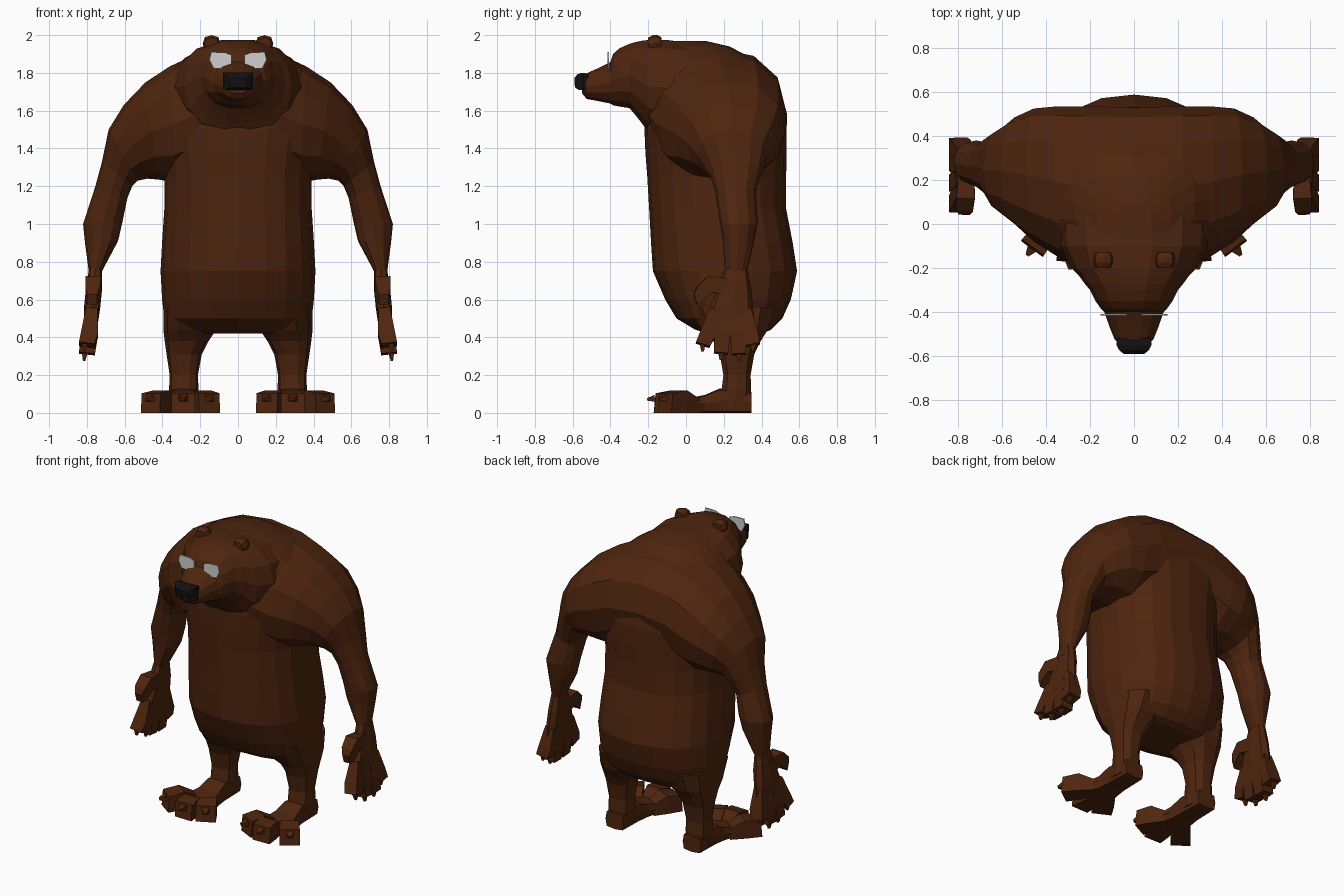
import bpy, bmesh, math
from mathutils import Vector, Euler


def material(name, rgb):
    m = bpy.data.materials.new(name)
    m.diffuse_color = (*rgb, 1)
    return m


FUR = material("brown fur", (0.077, 0.0185, 0.0045))
NOSE = material("black nose", (0.006, 0.006, 0.007))
EYE = material("pale eye", (0.62, 0.62, 0.62))


def skin(name, rings, mat=FUR):
    """Bridge equal-sized rings of points into a closed flat-faced mesh."""
    bm = bmesh.new()
    loops = [[bm.verts.new(p) for p in ring] for ring in rings]
    n = len(loops[0])
    for a, b in zip(loops, loops[1:]):
        for i in range(n):
            j = (i + 1) % n
            bm.faces.new((a[i], a[j], b[j], b[i]))
    bm.faces.new(loops[0])
    bm.faces.new(loops[-1])
    bmesh.ops.recalc_face_normals(bm, faces=bm.faces)
    me = bpy.data.meshes.new(name)
    bm.to_mesh(me)
    bm.free()
    me.materials.append(mat)
    ob = bpy.data.objects.new(name, me)
    bpy.context.collection.objects.link(ob)
    return ob


def ring(centre, a, b, n, power=2.0, rx=0, ry=0):
    """Superellipse ring, lying flat unless turned about x or y (degrees)."""
    rot = Euler((math.radians(rx), math.radians(ry), 0)).to_matrix()
    pts = []
    for i in range(n):
        t = 2 * math.pi * i / n
        c, s = math.cos(t), math.sin(t)
        x = math.copysign(abs(c) ** (2 / power), c) * a
        y = math.copysign(abs(s) ** (2 / power), s) * b
        pts.append(Vector(centre) + rot @ Vector((x, y, 0)))
    return pts


def span_ring(xo, zo, xi, zi, y0, y1, n):
    """Ring given by its outer and inner silhouette points and its y range."""
    tilt = -math.degrees(math.atan2(zo - zi, xo - xi))
    return ring(((xo + xi) / 2, (y0 + y1) / 2, (zo + zi) / 2),
                math.hypot(xo - xi, zo - zi) / 2, (y1 - y0) / 2, n, 2.2, ry=tilt)


def flip(rings, s):
    return [[Vector((p.x * s, p.y, p.z)) for p in r] for r in rings]


def bar(name, stations, up, s=1, mat=FUR):
    """Box-section limb through stations of (point, half width, half height)."""
    d = (Vector(stations[-1][0]) - Vector(stations[0][0])).normalized()
    side = Vector(up).cross(d).normalized()
    top = d.cross(side)
    rings = [[Vector(p) + side * w * i + top * h * j
              for i, j in ((-1, -1), (1, -1), (1, 1), (-1, 1))]
             for p, w, h in stations]
    return skin(name, flip(rings, s), mat)


# Torso: height, half width, front y, back y
torso = [(0.42, 0.30, 0.12, 0.40), (0.44, 0.365, 0.05, 0.45),
         (0.50, 0.39, -0.05, 0.51), (0.60, 0.402, -0.11, 0.555),
         (0.75, 0.41, -0.175, 0.588), (0.90, 0.402, -0.185, 0.565),
         (1.08, 0.39, -0.195, 0.53), (1.25, 0.39, -0.205, 0.53),
         (1.38, 0.41, -0.215, 0.533), (1.50, 0.44, -0.22, 0.533),
         (1.60, 0.45, -0.21, 0.515), (1.70, 0.44, -0.19, 0.48),
         (1.80, 0.37, -0.16, 0.42), (1.88, 0.28, -0.14, 0.345),
         (1.94, 0.17, -0.14, 0.23), (1.97, 0.08, -0.14, 0.10)]
skin("torso", [ring((0, (f + b) / 2, z), w, (b - f) / 2, 20, 2.3)
               for z, w, f, b in torso])

# Neck, head and muzzle: y, half width, bottom z, top z
head = [(0.10, 0.34, 1.46, 1.955), (-0.10, 0.335, 1.465, 1.98),
        (-0.20, 0.285, 1.48, 1.98), (-0.235, 0.25, 1.53, 1.975),
        (-0.27, 0.225, 1.575, 1.967), (-0.30, 0.20, 1.61, 1.957),
        (-0.35, 0.175, 1.618, 1.935), (-0.385, 0.15, 1.625, 1.905),
        (-0.40, 0.135, 1.635, 1.86), (-0.47, 0.11, 1.65, 1.825),
        (-0.525, 0.088, 1.66, 1.80), (-0.55, 0.06, 1.69, 1.785)]
skin("head", [ring((0, y, (lo + hi) / 2), w, (hi - lo) / 2, 14, 2.2, rx=90)
              for y, w, lo, hi in head])

# Nose
bar("nose", [((0, -0.515, 1.753), 0.072, 0.042), ((0, -0.545, 1.755), 0.08, 0.046),
             ((0, -0.57, 1.752), 0.068, 0.042), ((0, -0.59, 1.748), 0.045, 0.025)],
    (0, 0, 1), mat=NOSE)

# Shoulder and arm: outer x, z, inner x, z, front y, back y
arm = [(0.00, 1.93, 0.00, 1.27, -0.20, 0.53), (0.22, 1.90, 0.22, 1.26, -0.20, 0.535),
       (0.36, 1.835, 0.33, 1.22, -0.15, 0.535), (0.49, 1.75, 0.42, 1.235, -0.08, 0.525),
       (0.605, 1.63, 0.48, 1.24, 0.00, 0.485), (0.685, 1.50, 0.53, 1.23, 0.06, 0.43),
       (0.72, 1.33, 0.56, 1.20, 0.125, 0.40), (0.755, 1.20, 0.585, 1.14, 0.155, 0.37),
       (0.82, 1.00, 0.612, 1.01, 0.18, 0.38), (0.81, 0.90, 0.635, 0.91, 0.195, 0.36),
       (0.79, 0.75, 0.72, 0.75, 0.205, 0.325), (0.80, 0.70, 0.73, 0.70, 0.205, 0.325)]
# Hand palm: centre x, y, z, half width, half depth
palm = [(0.755, 0.265, 0.77, 0.033, 0.06), (0.762, 0.255, 0.66, 0.043, 0.09),
        (0.772, 0.24, 0.56, 0.043, 0.115), (0.78, 0.235, 0.45, 0.035, 0.13)]
# Fingers: root y, tip y, tip z
fingers = [(0.15, 0.088, 0.36), (0.205, 0.185, 0.315),
           (0.27, 0.28, 0.31), (0.32, 0.355, 0.36)]
# Leg: centre x, height, half width, front y, back y
leg = [(0.24, 0.56, 0.155, 0.00, 0.48), (0.255, 0.44, 0.14, 0.08, 0.44),
       (0.272, 0.38, 0.116, 0.14, 0.40), (0.285, 0.31, 0.093, 0.175, 0.365),
       (0.287, 0.20, 0.075, 0.195, 0.345),
       (0.287, 0.12, 0.078, 0.185, 0.348), (0.287, 0.03, 0.075, 0.15, 0.348)]
# Foot: y, centre x, half width, height
foot = [(0.348, 0.287, 0.068, 0.11), (0.18, 0.287, 0.075, 0.13),
        (0.10, 0.288, 0.085, 0.095), (0.02, 0.293, 0.11, 0.08),
        (-0.02, 0.295, 0.12, 0.075)]
# Toes: root x, root y, tip x, tip y
toes = [(0.235, 0.04, 0.152, -0.125), (0.287, 0.0, 0.29, -0.165),
        (0.345, 0.05, 0.462, -0.11)]

for s, tag in ((1, "left"), (-1, "right")):
    skin(tag + "_arm", flip([span_ring(*r, 12) for r in arm], s))
    skin(tag + "_palm", flip([ring((x, y, z), a, b, 8, 3)
                              for x, y, z, a, b in palm], s))
    for i, (y0, y1, z1) in enumerate(fingers):
        mid = (y0 * 0.45 + y1 * 0.55)
        bar(f"{tag}_finger_{i}", [((0.775, y0, 0.55), 0.025, 0.03),
                                  ((0.785, mid, 0.42), 0.042, 0.045),
                                  ((0.80, y1, z1), 0.038, 0.042)], (1, 0, 0), s)
        bar(f"{tag}_finger_claw_{i}", [((0.81, y1, z1 + 0.02), 0.018, 0.018),
                                       ((0.815, y1, z1 - 0.035), 0.007, 0.006)],
            (1, 0, 0), s)
    bar(tag + "_thumb", [((0.762, 0.24, 0.66), 0.055, 0.035),
                         ((0.765, 0.13, 0.68), 0.045, 0.042),
                         ((0.77, 0.07, 0.63), 0.04, 0.038),
                         ((0.772, 0.05, 0.60), 0.028, 0.025)], (1, 0, 0), s)

    skin(tag + "_leg", flip([ring((x, (f + b) / 2, z), w, (b - f) / 2, 10, 2.5)
                             for x, z, w, f, b in leg], s))
    skin(tag + "_foot", flip([ring((x, y, h / 2), w, h / 2, 8, 5, rx=90)
                              for y, x, w, h in foot], s))
    for i, (x0, y0, x1, y1) in enumerate(toes):
        root, tip = Vector((x0, y0, 0.036)), Vector((x1, y1, 0.052))
        knuckle = root.lerp(tip, 0.5)
        knuckle.z = 0.06
        bar(f"{tag}_toe_{i}", [(root, 0.04, 0.036), (knuckle, 0.055, 0.06),
                               (tip, 0.062, 0.052)], (0, 0, 1), s)
        d = (tip - root).normalized()
        bar(f"{tag}_toe_claw_{i}", [(tip + Vector((0, 0, 0.025)), 0.024, 0.018),
                                    (tip + d * 0.04 + Vector((0, 0, 0.015)), 0.008, 0.007)],
            (0, 0, 1), s)

    # Ear
    skin(tag + "_ear", flip([ring((0.14, y, 1.955), a, b, 8, 2.5, rx=90)
                             for y, a, b in ((-0.13, 0.036, 0.033), (-0.15, 0.047, 0.045),
                                             (-0.175, 0.047, 0.045), (-0.20, 0.036, 0.032))], s))
    # Eye plate
    shape = ((0.035, 1.895), (0.07, 1.908), (0.142, 1.91), (0.152, 1.87),
             (0.13, 1.825), (0.075, 1.82), (0.035, 1.84))
    skin(tag + "_eye", flip([[Vector((x, y, z)) for x, z in shape]
                             for y in (-0.416, -0.408)], s), EYE)
